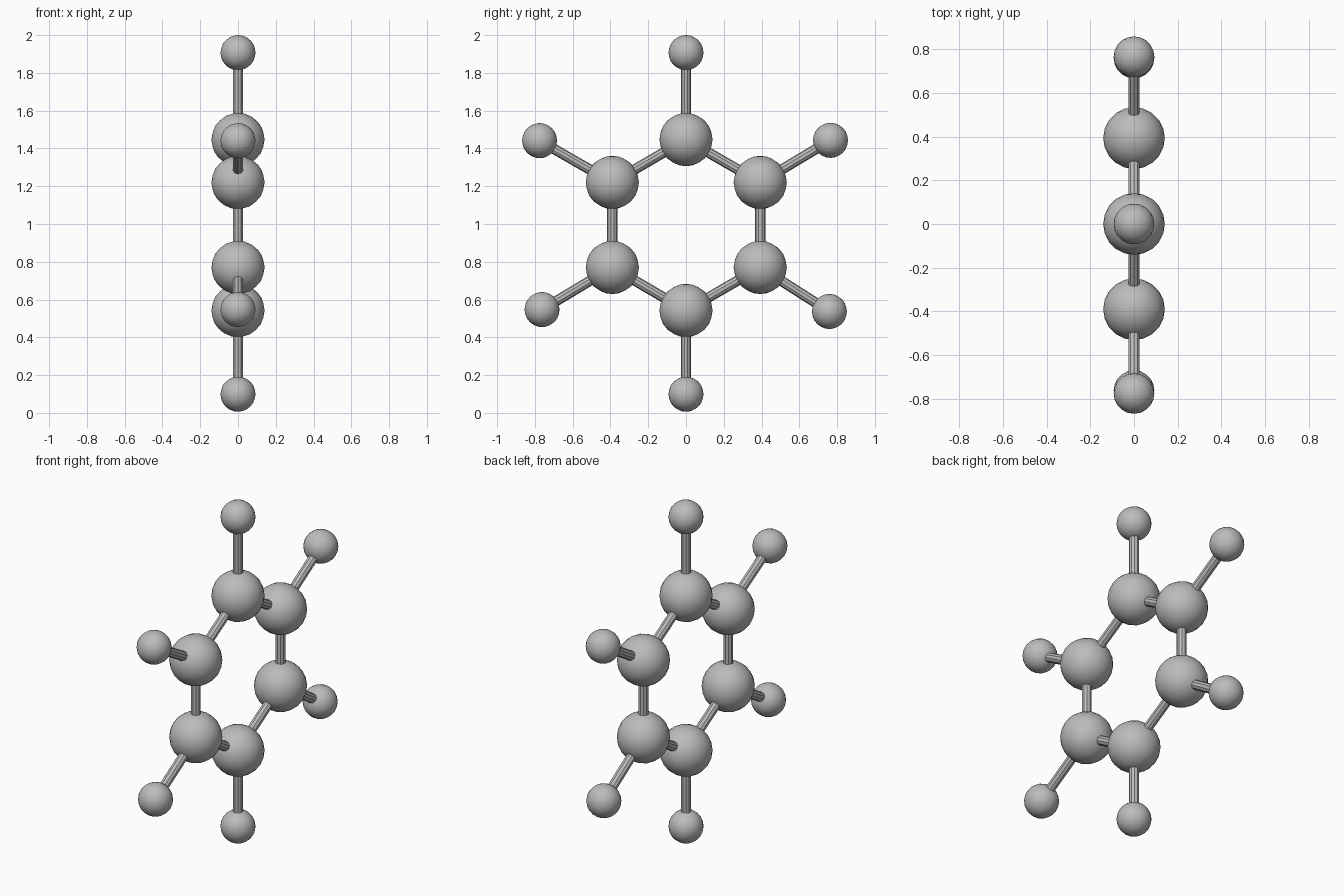
import bpy
from mathutils import Vector

cube = bpy.data.objects.get("Cube")
if cube:
    bpy.data.objects.remove(cube, do_unlink=True)

# One grey for every part
grey = bpy.data.materials.new("plain grey")
grey.use_nodes = True
color = (0.5, 0.5, 0.5, 1)
grey.diffuse_color = color
grey.node_tree.nodes["Principled BSDF"].inputs["Base Color"].default_value = color


def finish(name):
    obj = bpy.context.object
    obj.name = name
    obj.data.materials.append(grey)
    bpy.ops.object.shade_smooth_by_angle()


def ball(name, center, radius):
    bpy.ops.mesh.primitive_ico_sphere_add(subdivisions=3, radius=radius, location=center)
    finish(name)


def rod(name, start, end):
    span = end - start
    bpy.ops.mesh.primitive_cylinder_add(
        vertices=10, radius=0.027, depth=span.length, location=(start + end) / 2,
        rotation=span.to_track_quat("Z", "Y").to_euler())
    finish(name)


# Ring and outer positions, going round from the top, as (y, z)
places = ["top", "upper_back", "lower_back", "bottom", "lower_front", "upper_front"]
ring = [(0, 1.447), (0.393, 1.22), (0.393, 0.77), (0, 0.542), (-0.39, 0.77), (-0.39, 1.22)]
outer = [(0, 1.907), (0.765, 1.443), (0.759, 0.537), (0, 0.099), (-0.762, 0.547), (-0.775, 1.441)]
ring = [Vector((0, *p)) for p in ring]
outer = [Vector((0, *p)) for p in outer]

# Large balls, small balls, spokes and ring rods
for i, place in enumerate(places):
    ball(place + "_large_ball", ring[i], 0.141)
    ball(place + "_small_ball", outer[i], 0.093)
    rod(place + "_spoke", ring[i], outer[i])
    rod(place + "_ring_rod", ring[i], ring[(i + 1) % 6])
